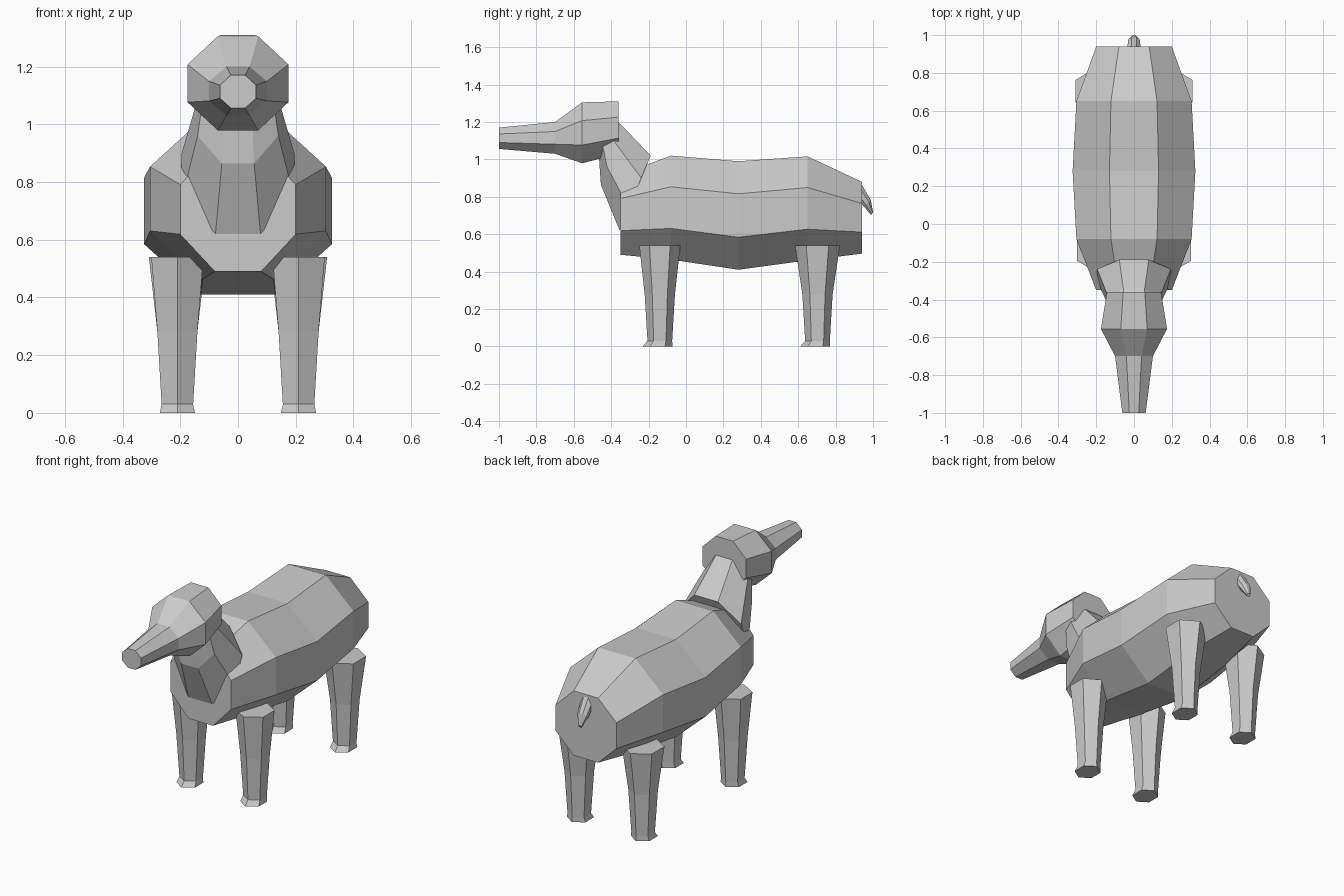
import bpy
import bmesh
from math import sin, cos, pi
from mathutils import Vector

cube = bpy.data.objects.get("Cube")
if cube:
    bpy.data.objects.remove(cube, do_unlink=True)

grey = bpy.data.materials.new("plain_grey")
grey.use_nodes = True
COLOUR = (0.6, 0.6, 0.6, 1)
grey.diffuse_color = COLOUR
grey.node_tree.nodes["Principled BSDF"].inputs["Base Color"].default_value = COLOUR

# Unit cross-sections: chamfered square and hexagon
OCTAGON = [(-.4, 1), (.4, 1), (1, .4), (1, -.4), (.4, -1), (-.4, -1), (-1, -.4), (-1, .4)]
HEXAGON = [(sin(i * pi / 3), cos(i * pi / 3)) for i in range(6)]


def loft(name, rings, section, x=0):
    """Skin rings given as (y, z, half width, up-axis y, up-axis z)."""
    bm = bmesh.new()
    loops = []
    for y, z, width, uy, uz in rings:
        centre, up = Vector((x, y, z)), Vector((0, uy, uz))
        loops.append([bm.verts.new(centre + Vector((a * width, 0, 0)) + b * up)
                      for a, b in section])
    n = len(section)
    for lower, upper in zip(loops, loops[1:]):
        for i in range(n):
            j = (i + 1) % n
            bm.faces.new((lower[i], lower[j], upper[j], upper[i]))
    bm.faces.new(loops[0])
    bm.faces.new(loops[-1])
    bmesh.ops.recalc_face_normals(bm, faces=bm.faces)
    mesh = bpy.data.meshes.new(name)
    bm.to_mesh(mesh)
    bm.free()
    mesh.materials.append(grey)
    obj = bpy.data.objects.new(name, mesh)
    bpy.context.collection.objects.link(obj)
    return obj


# Barrel-shaped body
loft("body", [(-.35, .705, .20, 0, .215),
              (-.08, .742, .305, 0, .278),
              (.28, .70, .325, 0, .29),
              (.65, .738, .305, 0, .278),
              (.94, .688, .20, 0, .192)], OCTAGON)

# Neck leaning forward out of the chest
loft("neck", [(-.272, .82, .195, .083, .20),
              (-.40, 1.024, .14, .055, .16),
              (-.45, 1.17, .115, .02, .09)], OCTAGON)

# Head with a long snout
loft("head", [(-.36, 1.17, .143, 0, .14),
              (-.555, 1.142, .175, 0, .163),
              (-.70, 1.115, .10, 0, .085),
              (-1, 1.113, .062, 0, .057)], OCTAGON)

# Short drooping tail
loft("tail", [(.92, .835, .036, .02, .03),
              (.97, .765, .03, .018, .018),
              (.995, .71, .01, .005, .008)], OCTAGON)

# Legs with slightly flared feet
for place, y, top in (("front", -.14, .11), ("back", .703, .12)):
    for side, sign in (("left", 1), ("right", -1)):
        loft(f"{place}_{side}_leg", [(y, .54, top * .95, top, 0),
                                     (y, .28, .08, .081, 0),
                                     (y, .03, .063, .066, 0),
                                     (y - .012, 0, .07, .08, 0)],
             HEXAGON, sign * .21)
